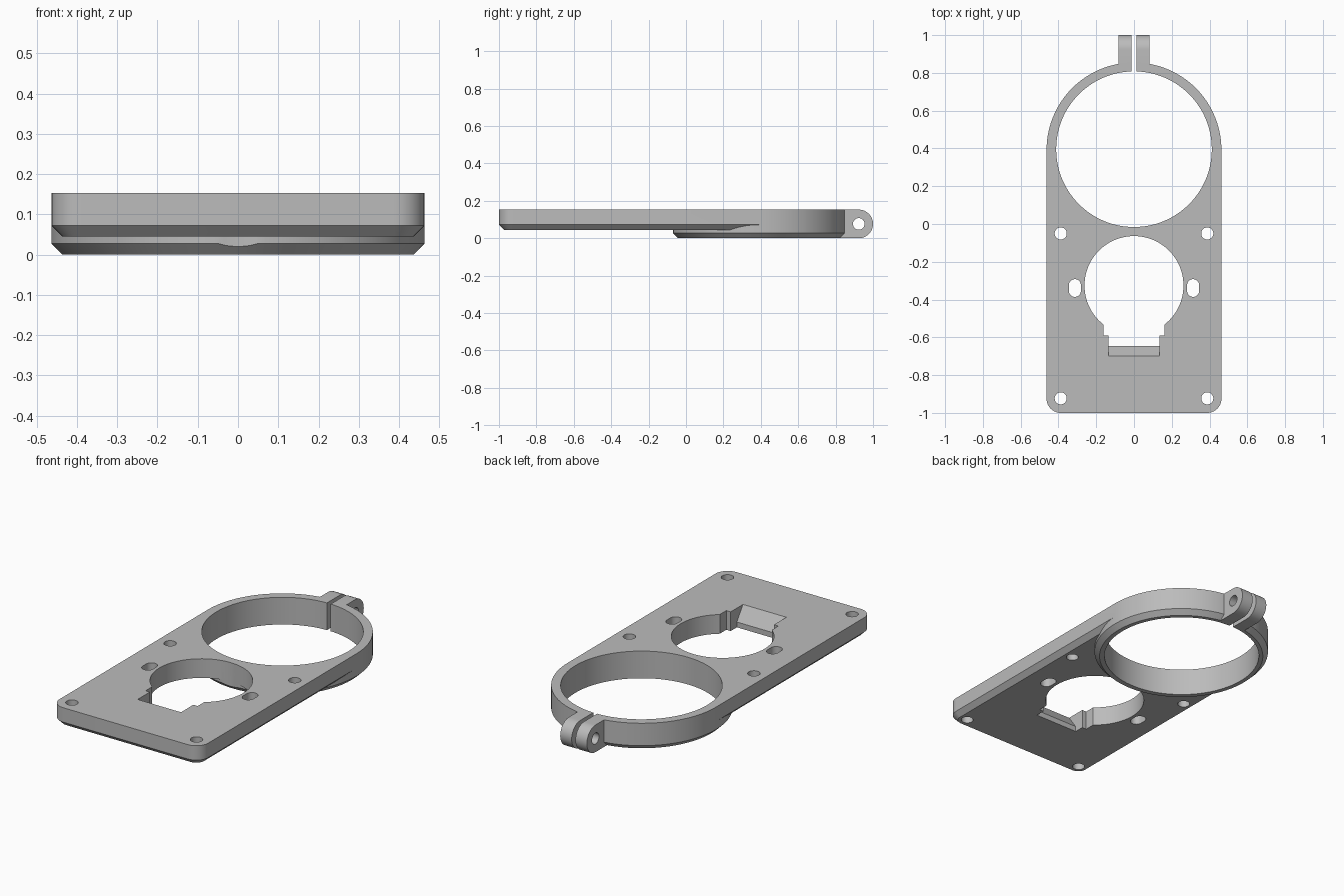
import bpy, bmesh
from math import cos, sin, pi, radians

if "Cube" in bpy.data.objects:
    bpy.data.objects.remove(bpy.data.objects["Cube"])

TOP = 0.153          # shared upper face
PLATE_Z = 0.045      # underside of plate
CH = 0.027           # lower edge chamfer
HALF = 0.463         # half width, also ring outer radius
RING_Y = 0.392
LUG_R = TOP / 2

grey = bpy.data.materials.new("plain_grey")
grey.use_nodes = True
colour = (0.5, 0.5, 0.5, 1)
grey.diffuse_color = colour
grey.node_tree.nodes["Principled BSDF"].inputs["Base Color"].default_value = colour


def loft(name, sections):
    """Closed solid through matching loops of 3D points."""
    bm = bmesh.new()
    loops = [[bm.verts.new(p) for p in s] for s in sections]
    n = len(loops[0])
    for a, b in zip(loops, loops[1:]):
        for i in range(n):
            j = (i + 1) % n
            bm.faces.new((a[i], a[j], b[j], b[i]))
    bm.faces.new(loops[0][::-1])
    bm.faces.new(loops[-1])
    bmesh.ops.recalc_face_normals(bm, faces=bm.faces)
    mesh = bpy.data.meshes.new(name)
    bm.to_mesh(mesh)
    bm.free()
    mesh.materials.append(grey)
    ob = bpy.data.objects.new(name, mesh)
    bpy.context.collection.objects.link(ob)
    return ob


def arc(cx, cy, r, a0, a1, n):
    return [(cx + r * cos(radians(a0 + (a1 - a0) * i / n)),
             cy + r * sin(radians(a0 + (a1 - a0) * i / n))) for i in range(n + 1)]


def circle(cx, cy, r, n=96):
    return [(cx + r * cos(2 * pi * i / n), cy + r * sin(2 * pi * i / n)) for i in range(n)]


def rect(x0, y0, x1, y1):
    return [(x0, y0), (x1, y0), (x1, y1), (x0, y1)]


def flat(outline, z):
    return [(x, y, z) for x, y in outline]


def upright(name, outline, z0=-0.1, z1=0.3):
    return loft(name, [flat(outline, z0), flat(outline, z1)])


def sideways(name, outline, x0, x1):
    return loft(name, [[(x, y, z) for y, z in outline] for x in (x0, x1)])


def combine(target, other, operation):
    mod = target.modifiers.new(operation.lower(), "BOOLEAN")
    mod.operation, mod.solver, mod.object = operation, "EXACT", other
    bpy.ops.object.select_all(action="DESELECT")
    bpy.context.view_layer.objects.active = target
    target.select_set(True)
    bpy.ops.object.modifier_apply(modifier=mod.name)
    bpy.data.objects.remove(other)


def plate_outline(inset):
    r, c = 0.075, HALF - 0.075
    return (arc(-c, -1 + r, r - inset, 180, 270, 10)
            + arc(c, -1 + r, r - inset, 270, 360, 10)
            + [(HALF - inset, RING_Y), (-HALF + inset, RING_Y)])


# Plate with chamfered underside
body = loft("mounting_plate", [flat(plate_outline(CH), PLATE_Z),
                               flat(plate_outline(0), PLATE_Z + CH),
                               flat(plate_outline(0), TOP)])

# Clamp ring, chamfered at the bottom
ring = loft("clamp_ring", [flat(circle(0, RING_Y, HALF - CH, 128), 0),
                           flat(circle(0, RING_Y, HALF, 128), CH),
                           flat(circle(0, RING_Y, HALF, 128), TOP)])
combine(body, ring, "UNION")

# Rounded clamp lug, later split by the slit
lug_profile = [(0.77, 0)] + arc(1 - LUG_R, LUG_R, LUG_R, -90, 90, 24) + [(0.77, TOP)]
combine(body, sideways("clamp_lug", lug_profile, -0.083, 0.083), "UNION")

# Ring bore, slit and bolt hole
cutters = [
    upright("ring_bore", circle(0, 0.396, 0.412, 128)),
    upright("clamp_slit", rect(-0.012, 0.7, 0.012, 1.1)),
    sideways("bolt_hole", circle(1 - LUG_R, LUG_R, 0.031, 32), -0.2, 0.2),
]

# Round opening with stepped notch and sloped front edge
cutters += [
    upright("round_opening", circle(0, -0.326, 0.262)),
    upright("notch_step", rect(-0.162, -0.59, 0.162, -0.45)),
    sideways("notch_ramp", [(-0.5, 0), (-0.645, 0), (-0.645, 0.075), (-0.7, TOP),
                            (-0.7, 0.2), (-0.5, 0.2)], -0.135, 0.135),
]

# Corner screw holes and side slots
for side in (-1, 1):
    for y in (-0.05, -0.923):
        cutters.append(upright("screw_hole", circle(side * 0.388, y, 0.032, 32)))
    slot = (arc(side * 0.313, -0.324, 0.032, 0, 180, 16)
            + arc(side * 0.313, -0.354, 0.032, 180, 360, 16))
    cutters.append(upright("side_slot", slot))

for cutter in cutters:
    combine(body, cutter, "DIFFERENCE")

body.select_set(True)
bpy.ops.object.shade_smooth_by_angle(angle=radians(25))
